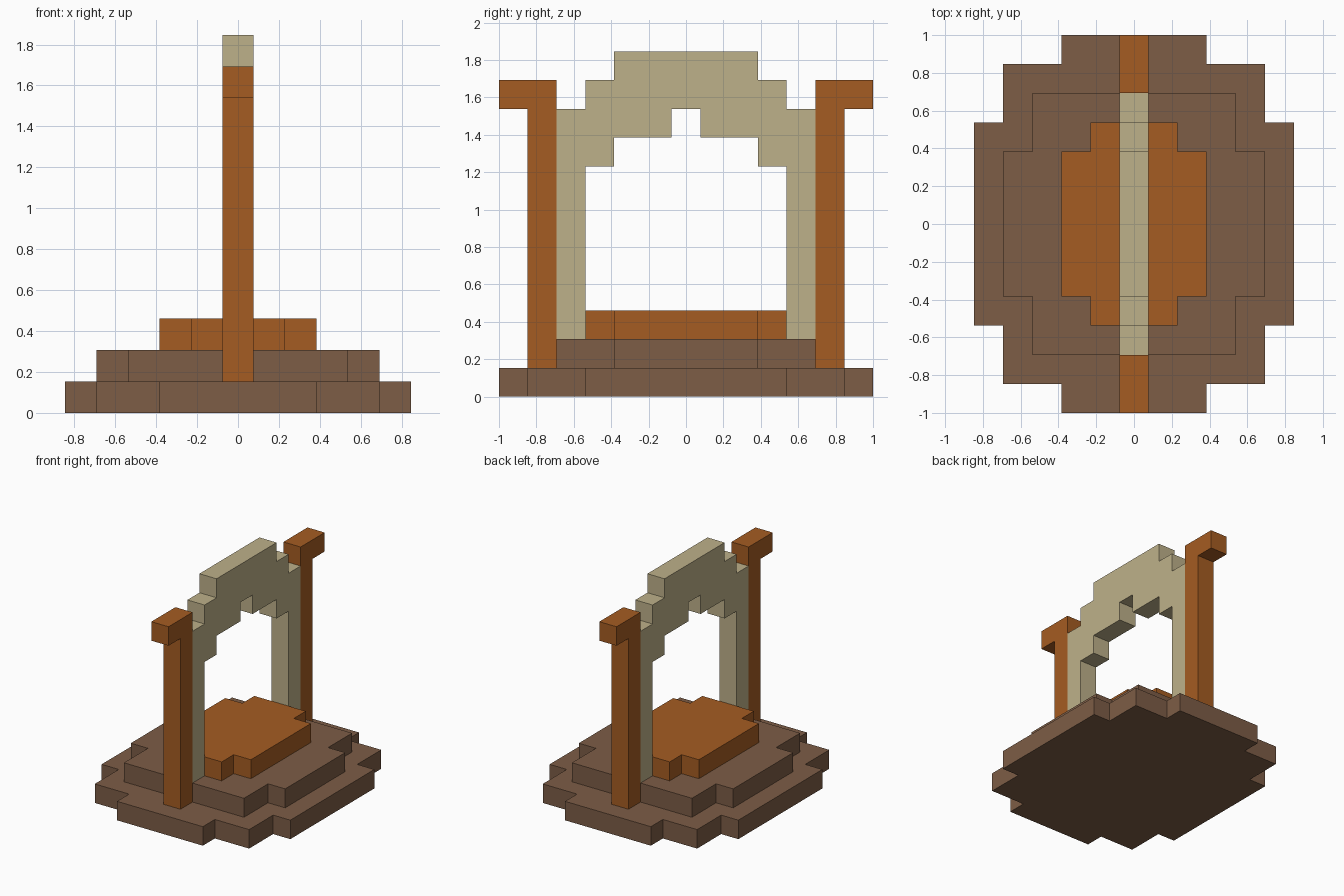
import bpy, bmesh
from mathutils import Vector

U = 2 / 13  # block size

cube = bpy.data.objects.get("Cube")
if cube:
    bpy.data.objects.remove(cube, do_unlink=True)


def make_material(name, rgb):
    mat = bpy.data.materials.new(name)
    mat.use_nodes = True
    mat.diffuse_color = (*rgb, 1)
    mat.node_tree.nodes["Principled BSDF"].inputs["Base Color"].default_value = (*rgb, 1)
    return mat


brown = make_material("dark_brown", (0.205, 0.109, 0.061))
orange = make_material("burnt_orange", (0.376, 0.107, 0.016))
tan = make_material("pale_tan", (0.515, 0.440, 0.254))


def extrude_outline(name, points, offset, mat):
    """Extrude a flat outline, given in block units, along an offset."""
    bm = bmesh.new()
    face = bm.faces.new([bm.verts.new(Vector(p) * U) for p in points])
    ext = bmesh.ops.extrude_face_region(bm, geom=[face], use_keep_orig=True)
    verts = [v for v in ext["geom"] if isinstance(v, bmesh.types.BMVert)]
    bmesh.ops.translate(bm, verts=verts, vec=Vector(offset) * U)
    bmesh.ops.recalc_face_normals(bm, faces=bm.faces)
    mesh = bpy.data.meshes.new(name)
    bm.to_mesh(mesh)
    bm.free()
    mesh.materials.append(mat)
    obj = bpy.data.objects.new(name, mesh)
    bpy.context.collection.objects.link(obj)
    return obj


def stepped_slab(name, corners, bottom, mat):
    """One-block-high slab whose outer corners, right to back, are mirrored both ways."""
    quarter = []
    for i, (x, y) in enumerate(corners):
        if i:
            quarter.append((x, corners[i - 1][1]))
        quarter.append((x, y))
    half = quarter + [(-x, y) for x, y in reversed(quarter)]
    outline = half + [(-x, -y) for x, y in half]
    return extrude_outline(name, [(x, y, bottom) for x, y in outline], (0, 0, 1), mat)


# Stepped round base
stepped_slab("base_lower_step", [(5.5, 3.5), (4.5, 5.5), (2.5, 6.5)], 0, brown)
stepped_slab("base_upper_step", [(4.5, 2.5), (3.5, 4.5)], 1, brown)
stepped_slab("center_platform", [(2.5, 2.5), (1.5, 3.5)], 2, orange)

# Posts with outward caps
post = [(4.5, 1), (5.5, 1), (5.5, 10), (6.5, 10), (6.5, 11), (4.5, 11)]
for name, side in (("front_post", -1), ("back_post", 1)):
    extrude_outline(name, [(-0.5, side * y, z) for y, z in post], (1, 0, 0), orange)

# Arch: half profile from the crown, down the outside, up the inside
half = [(2.5, 12), (2.5, 11), (3.5, 11), (3.5, 10), (4.5, 10), (4.5, 2),
        (3.5, 2), (3.5, 8), (2.5, 8), (2.5, 9), (0.5, 9), (0.5, 10)]
profile = half + [(-y, z) for y, z in reversed(half)]
extrude_outline("arch", [(-0.5, y, z) for y, z in profile], (1, 0, 0), tan)
